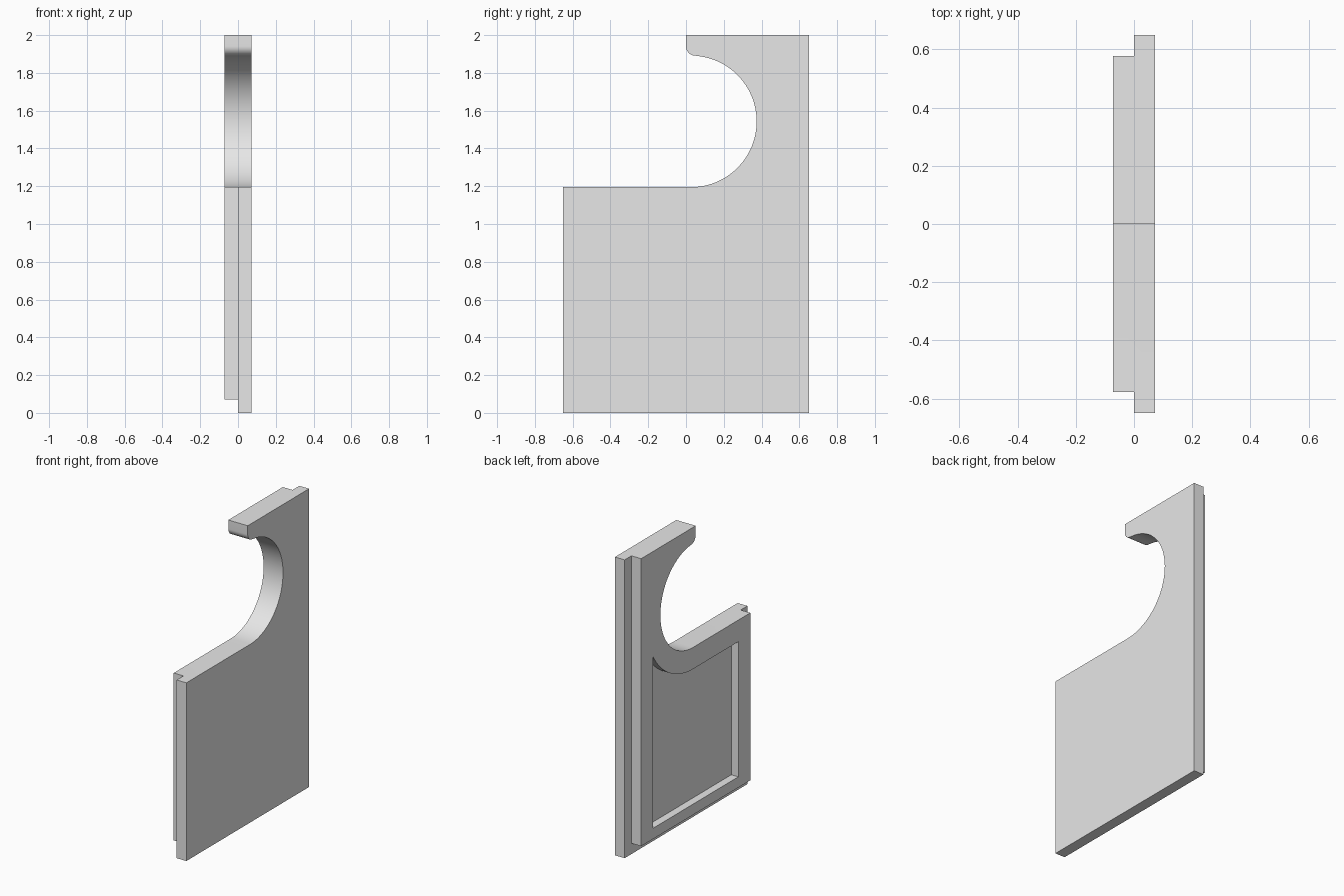
import bpy, bmesh
from math import sin, cos, pi, sqrt

# Main dimensions
HALF_T = 0.072              # half thickness
HALF_W = 0.65               # half width of the front plate
LIP = 0.072                 # width of the rebate
TOP, SHELF = 2.0, 1.195
CY, CZ, R = 0.026, 1.543, 0.348     # round cut-out
FILLET = 0.05
FRAME = 0.145               # rim between cut-out and pocket
POCKET_DEPTH = 0.052

if "Cube" in bpy.data.objects:
    bpy.data.objects.remove(bpy.data.objects["Cube"])

grey = bpy.data.materials.new("light_grey")
grey.use_nodes = True
colour = (0.8, 0.8, 0.8, 1)
grey.diffuse_color = colour
grey.node_tree.nodes["Principled BSDF"].inputs["Base Color"].default_value = colour


def arc(cy, cz, r, start, end, steps):
    """Points on a circle in the y-z plane."""
    angles = [start + (end - start) * i / steps for i in range(steps + 1)]
    return [(cy + r * cos(a), cz + r * sin(a)) for a in angles]


def prism(name, outline, x0, x1):
    """Extrude a y-z outline along x."""
    bm = bmesh.new()
    face = bm.faces.new([bm.verts.new((x0, y, z)) for y, z in outline])
    new = bmesh.ops.extrude_face_region(bm, geom=[face])["geom"]
    verts = [v for v in new if isinstance(v, bmesh.types.BMVert)]
    bmesh.ops.translate(bm, verts=verts, vec=(x1 - x0, 0, 0))
    bmesh.ops.recalc_face_normals(bm, faces=bm.faces)
    mesh = bpy.data.meshes.new(name)
    bm.to_mesh(mesh)
    bm.free()
    mesh.materials.append(grey)
    obj = bpy.data.objects.new(name, mesh)
    bpy.context.collection.objects.link(obj)
    return obj


def cut(target, cutter):
    """Subtract the cutter for good and remove it."""
    mod = target.modifiers.new("cut", "BOOLEAN")
    mod.operation, mod.solver, mod.object = "DIFFERENCE", "EXACT", cutter
    bpy.context.view_layer.objects.active = target
    bpy.ops.object.modifier_apply(modifier=mod.name)
    bpy.data.objects.remove(cutter)


# Hooked panel: shelf, round cut-out and rounded nose
outline = [(-HALF_W, 0), (HALF_W, 0), (HALF_W, TOP), (0, TOP)]
outline += arc(FILLET, CZ + R + FILLET, FILLET, pi, 1.5 * pi, 10)
outline += arc(CY, CZ, R, pi / 2 - 0.12, -pi / 2, 48)
outline += [(-HALF_W, SHELF)]
panel = prism("hooked_panel", outline, -HALF_T, HALF_T)

# Rebate along both sides and the bottom of the inner face
inner, far = HALF_W - LIP, HALF_W + 0.2
rebate = [(-far, -0.2), (far, -0.2), (far, TOP + 0.2), (inner, TOP + 0.2),
          (inner, LIP), (-inner, LIP), (-inner, TOP + 0.2), (-far, TOP + 0.2)]
cut(panel, prism("rebate_cutter", rebate, -HALF_T - 0.1, 0))

# Shallow pocket whose top follows the cut-out
side, pr = 0.451, R + FRAME
end = -sqrt(pr ** 2 - (side - CY) ** 2)
pocket = [(-side, 2 * LIP), (side, 2 * LIP)]
sweep = arc(CY, CZ, pr, -pi / 2, -pi / 6, 32)
curve = [p for p in sweep if p[0] < side - 0.005]
pocket += [(side, CZ + end)] + curve[::-1] + [(-side, CZ - pr)]
cut(panel, prism("pocket_cutter", pocket, -HALF_T - 0.1, -HALF_T + POCKET_DEPTH))

# Smooth the curved walls, keep the edges crisp
bpy.ops.object.select_all(action="DESELECT")
panel.select_set(True)
bpy.context.view_layer.objects.active = panel
bpy.ops.object.shade_smooth_by_angle(angle=pi / 6)
